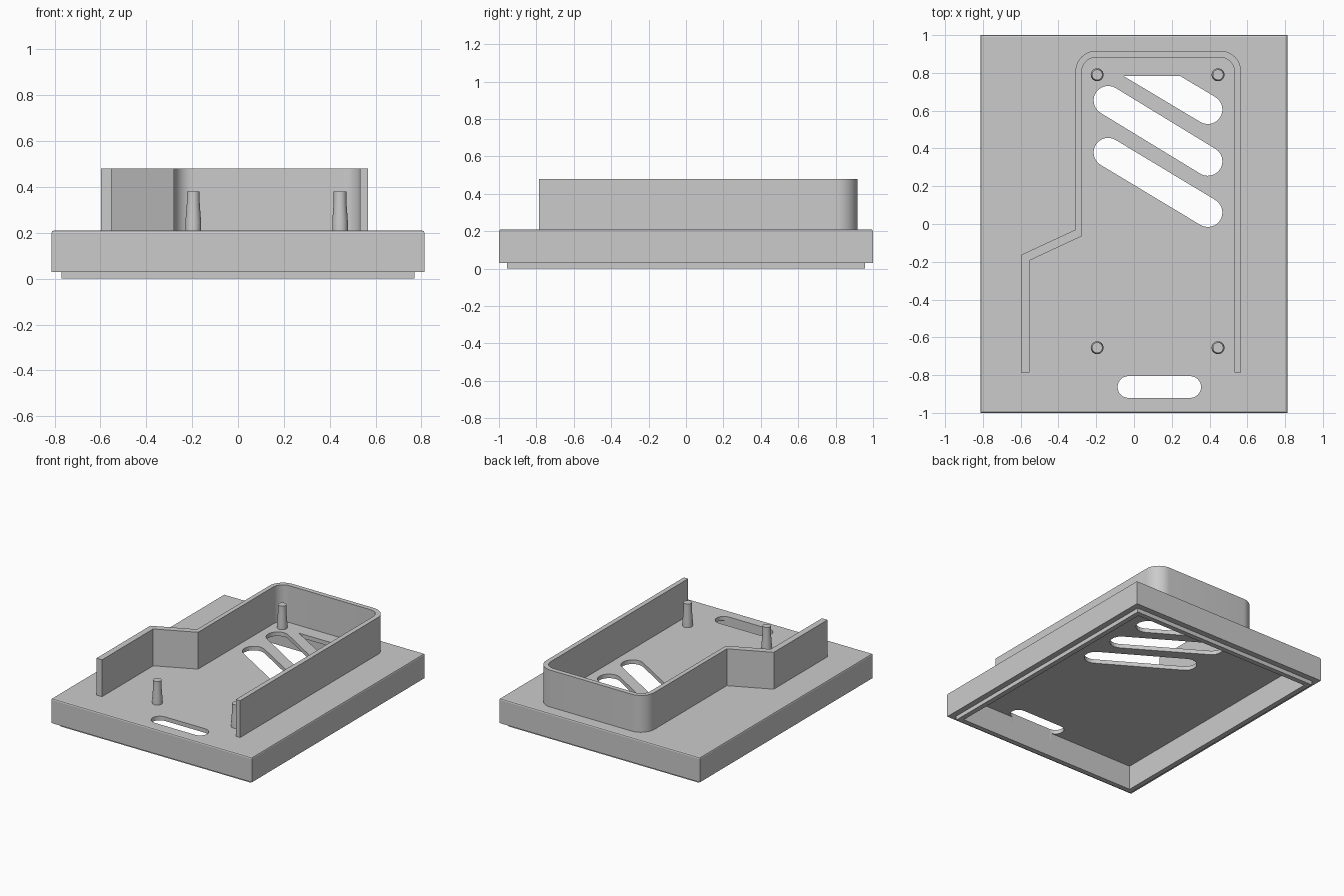
import bpy, bmesh, math

if "Cube" in bpy.data.objects:
    bpy.data.objects.remove(bpy.data.objects["Cube"])

grey = bpy.data.materials.new("plain grey")
grey.diffuse_color = (0.60, 0.60, 0.60, 1)
grey.use_nodes = True
grey.node_tree.nodes["Principled BSDF"].inputs["Base Color"].default_value = grey.diffuse_color

TOP = 0.21        # top surface of the lid plate
CEILING = 0.18    # underside of the plate


def finish(bm, name, smooth=False):
    bmesh.ops.recalc_face_normals(bm, faces=bm.faces)
    mesh = bpy.data.meshes.new(name)
    bm.to_mesh(mesh)
    bm.free()
    mesh.materials.append(grey)
    obj = bpy.data.objects.new(name, mesh)
    bpy.context.collection.objects.link(obj)
    if smooth:
        bpy.ops.object.select_all(action='DESELECT')
        obj.select_set(True)
        bpy.context.view_layer.objects.active = obj
        bpy.ops.object.shade_smooth_by_angle(angle=math.radians(30))
    return obj


def bridge(bm, a, b):
    for i in range(len(a)):
        j = (i + 1) % len(a)
        bm.faces.new((a[i], a[j], b[j], b[i]))


def arc(cx, cy, r, start, end, steps=12):
    return [(cx + r * math.cos(math.radians(start + (end - start) * i / steps)),
             cy + r * math.sin(math.radians(start + (end - start) * i / steps)))
            for i in range(steps + 1)]


def add_prism(bm, outline, z0, z1):
    low = [bm.verts.new((x, y, z0)) for x, y in outline]
    high = [bm.verts.new((x, y, z1)) for x, y in outline]
    bridge(bm, low, high)
    bm.faces.new(low)
    bm.faces.new(high)


def slot(x0, y0, x1, y1, r):
    a = math.degrees(math.atan2(y1 - y0, x1 - x0))
    return arc(x1, y1, r, a - 90, a + 90) + arc(x0, y0, r, a + 90, a + 270)


# Hollow lid: rectangular loops from the top edge, down the sides,
# round the stepped lip and up to the ceiling (half x, half y, z)
loops = [(0.803, 0.99, TOP), (0.81, 0.997, TOP - 0.003), (0.813, 1.0, TOP - 0.01),
         (0.813, 1.0, 0.03), (0.77, 0.957, 0.03), (0.77, 0.957, 0.0),
         (0.733, 0.92, 0.0), (0.733, 0.92, CEILING)]
bm = bmesh.new()
rings = [[bm.verts.new((sx * x, sy * y, z)) for sx, sy in ((-1, -1), (1, -1), (1, 1), (-1, 1))]
         for x, y, z in loops]
for a, b in zip(rings, rings[1:]):
    bridge(bm, a, b)
bm.faces.new(rings[0])
bm.faces.new(rings[-1])
lid = finish(bm, "lid")

# Vent and cable slots cut through the plate
R = 0.077
dx, dy = 0.857, -0.515
bm = bmesh.new()
outlines = [slot(-0.137, 0.654, 0.391, 0.332, R),
            slot(-0.137, 0.379, 0.391, 0.061, R),
            slot(-0.029, -0.863, 0.297, -0.863, 0.058)]
# Short vent with its upper end trimmed straight
end = math.degrees(math.atan2(dy, dx))
outlines.append(arc(0.391, 0.606, R, end - 90, end + 90) + [(0.245, 0.783), (-0.055, 0.783)])
for o in outlines:
    add_prism(bm, o, CEILING - 0.05, TOP + 0.05)
cutter = finish(bm, "slot_cutter")
cutter.hide_render = True
cutter.hide_viewport = True
cut = lid.modifiers.new("slots", 'BOOLEAN')
cut.operation = 'DIFFERENCE'
cut.solver = 'EXACT'
cut.object = cutter

# Raised guard wall, open at the front with a jog on the left
outer = ([(-0.597, -0.785), (-0.597, -0.163), (-0.31, -0.03)]
         + arc(-0.2, 0.807, 0.11, 180, 90) + arc(0.457, 0.807, 0.11, 90, 0)
         + [(0.567, -0.785)])
inner = ([(-0.552, -0.785), (-0.552, -0.193), (-0.278, -0.065)]
         + arc(-0.2, 0.805, 0.077, 180, 90) + arc(0.455, 0.805, 0.077, 90, 0)
         + [(0.532, -0.785)])
bm = bmesh.new()
columns = [[bm.verts.new((x, y, z)) for (x, y), z in
            ((o, TOP - 0.01), (o, 0.48), (i, 0.48), (i, TOP - 0.01))]
           for o, i in zip(outer, inner)]
for a, b in zip(columns, columns[1:]):
    bridge(bm, a, b)
bm.faces.new(columns[0])
bm.faces.new(columns[-1])
finish(bm, "guard_wall", smooth=True)

# Four tapered mounting pegs
for n, (x, y) in enumerate([(-0.195, 0.79), (0.445, 0.79), (-0.195, -0.655), (0.445, -0.655)]):
    bm = bmesh.new()
    prof = [(0.034, TOP - 0.01), (0.034, 0.25), (0.028, 0.33), (0.028, 0.38)]
    rings = [[bm.verts.new((x + r * math.cos(k * math.tau / 32),
                            y + r * math.sin(k * math.tau / 32), z)) for k in range(32)]
             for r, z in prof]
    for a, b in zip(rings, rings[1:]):
        bridge(bm, a, b)
    bm.faces.new(rings[0])
    bm.faces.new(rings[-1])
    finish(bm, f"peg_{n + 1}", smooth=True)
